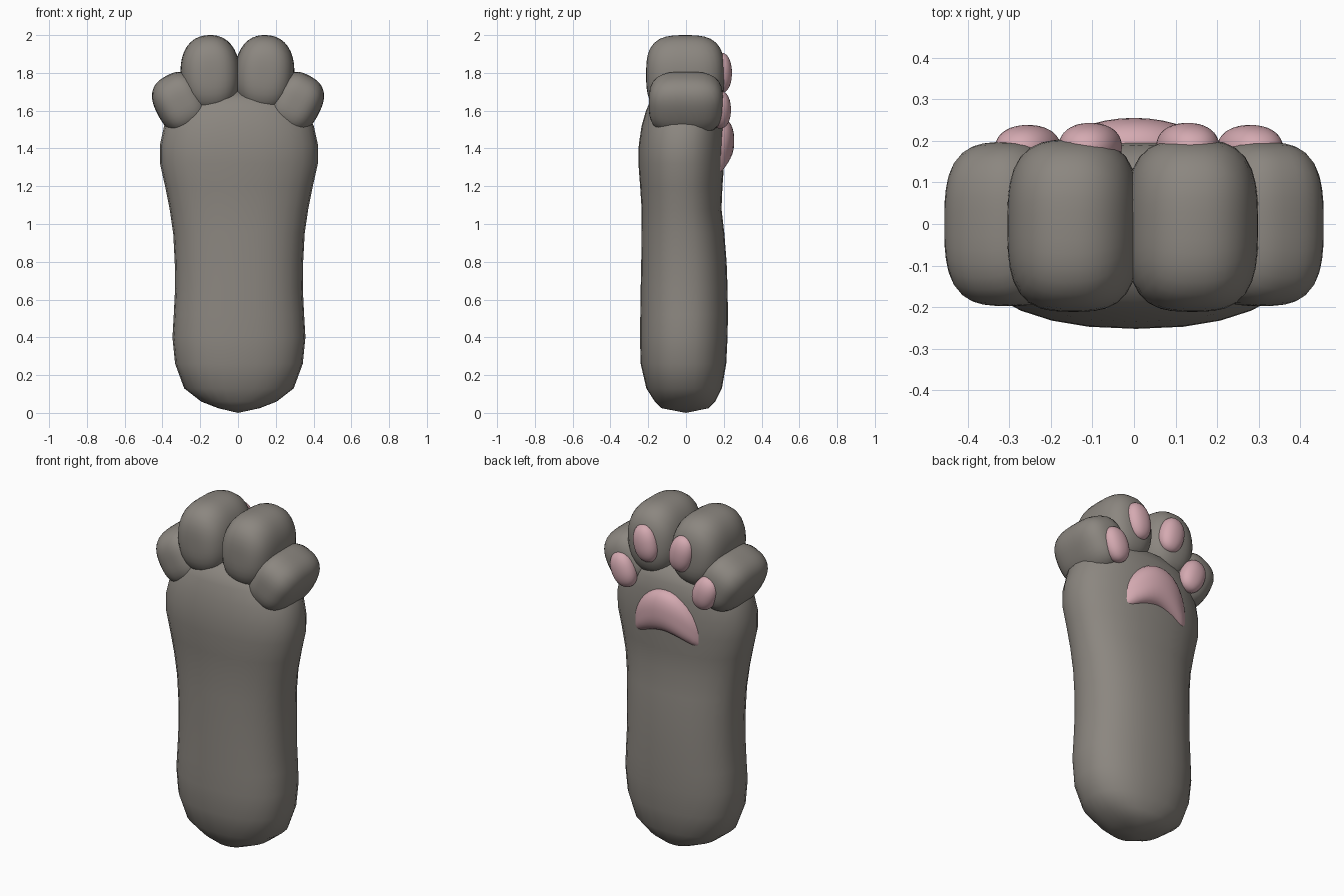
import bpy, bmesh, math
from mathutils import Matrix, Vector

if "Cube" in bpy.data.objects:
    bpy.data.objects.remove(bpy.data.objects["Cube"])


def material(name, color):
    m = bpy.data.materials.new(name)
    m.diffuse_color = color
    m.use_nodes = True
    m.node_tree.nodes["Principled BSDF"].inputs["Base Color"].default_value = m.diffuse_color
    return m


FUR = material("grey_fur", (0.26, 0.24, 0.215, 1))
PINK = material("pink_pad", (0.66, 0.40, 0.44, 1))


def finish(name, bm, mat):
    bmesh.ops.recalc_face_normals(bm, faces=bm.faces)
    me = bpy.data.meshes.new(name)
    bm.to_mesh(me)
    bm.free()
    me.materials.append(mat)
    for p in me.polygons:
        p.use_smooth = True
    ob = bpy.data.objects.new(name, me)
    bpy.context.collection.objects.link(ob)
    return ob


def blob_mesh(size, n, m):
    """Rounded block: exponent n in the xz outline, m along y."""
    bm = bmesh.new()
    bmesh.ops.create_cube(bm, size=2)
    bmesh.ops.subdivide_edges(bm, edges=bm.edges[:], cuts=9, use_grid_fill=True)
    for v in bm.verts:
        d = Vector([math.tan(c * math.pi / 4) for c in v.co]).normalized()
        x, y, z = (abs(c) for c in d)
        g = ((x**n + z**n) ** (m / n) + y**m) ** (1 / m)
        v.co = Vector((d.x * size[0], d.y * size[1], d.z * size[2])) / g
    return bm


def blob(name, loc, size, tilt, mat, n=2.0, m=2.0):
    bm = blob_mesh(size, n, m)
    bm.transform(Matrix.Translation(loc) @ Matrix.Rotation(math.radians(tilt), 4, 'Y'))
    return finish(name, bm, mat)


# Arm and palm: lofted rings of (z, half width, front y, back y)
RINGS = [
    (0.025, 0.11, -0.13, 0.12), (0.06, 0.20, -0.165, 0.155),
    (0.13, 0.29, -0.21, 0.19), (0.26, 0.338, -0.24, 0.213),
    (0.40, 0.352, -0.244, 0.22), (0.52, 0.345, -0.242, 0.222),
    (0.66, 0.338, -0.24, 0.22), (0.80, 0.34, -0.237, 0.215),
    (0.95, 0.348, -0.236, 0.203), (1.08, 0.367, -0.235, 0.188),
    (1.20, 0.391, -0.243, 0.193), (1.32, 0.418, -0.252, 0.202),
    (1.42, 0.418, -0.25, 0.203), (1.52, 0.396, -0.235, 0.20),
    (1.60, 0.35, -0.212, 0.19), (1.66, 0.28, -0.185, 0.16),
    (1.70, 0.18, -0.12, 0.10)]
SEG = 28
bm = bmesh.new()
loops = []
for z, w, y0, y1 in RINGS:
    ring = []
    for i in range(SEG):
        a = 2 * math.pi * i / SEG
        c, s = math.cos(a), math.sin(a)
        x = w * math.copysign(abs(c) ** 0.87, c)
        y = (y0 + y1) / 2 + (y1 - y0) / 2 * math.copysign(abs(s) ** 0.87, s)
        ring.append(bm.verts.new((x + 0.005, y, z)))
    loops.append(ring)
for a, b in zip(loops, loops[1:]):
    for i in range(SEG):
        j = (i + 1) % SEG
        bm.faces.new((a[i], a[j], b[j], b[i]))
for ring, z in ((loops[0], 0.0), (loops[-1], 1.71)):
    tip = bm.verts.new((0, 0, z))
    for i in range(SEG):
        bm.faces.new((ring[i], ring[(i + 1) % SEG], tip))
finish("arm", bm, FUR)

# Toes and their pads
for side, s in (("left", -1), ("right", 1)):
    blob(f"inner_toe_{side}", (s * 0.143 - 0.003, -0.004, 1.79),
         (0.158, 0.207, 0.21), s * 3, FUR, 2.3, 3.1)
    blob(f"outer_toe_{side}", (s * 0.303, 0, 1.64),
         (0.136, 0.197, 0.163), s * 28, FUR, 2.6, 3.1)
    blob(f"inner_toe_pad_{side}", (s * 0.117 + 0.012, 0.185, 1.80),
         (0.073, 0.058, 0.108), s * 12, PINK, 2.2, 2.2)
    blob(f"outer_toe_pad_{side}", (s * 0.267 + 0.012, 0.18, 1.605),
         (0.073, 0.058, 0.102), s * 22, PINK, 2.2, 2.2)

# Palm pad: a flattened block bent into an arch with full lower lobes
bm = blob_mesh((0.225, 0.07, 0.12), 2.8, 2.3)
for v in bm.verts:
    x, y, z = v.co
    v.co = (x, 0.185 + y - 0.9 * x * x, 1.44 + z - 2.6 * x * x)
finish("palm_pad", bm, PINK)
